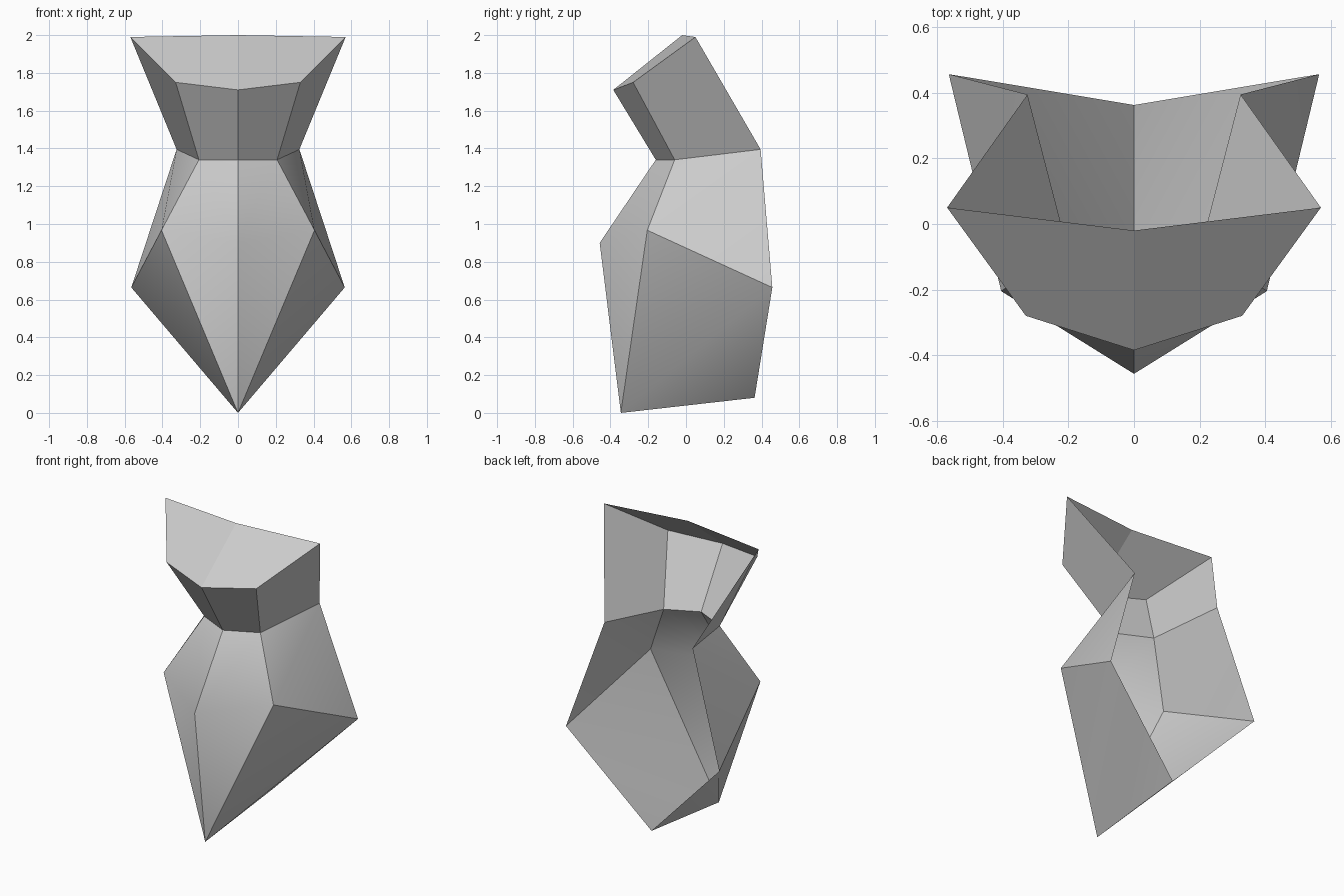
import bpy
import bmesh

if "Cube" in bpy.data.objects:
    bpy.data.objects.remove(bpy.data.objects["Cube"])

grey = bpy.data.materials.new("plain grey")
grey.diffuse_color = (0.6, 0.6, 0.6, 1.0)
grey.use_nodes = True
grey.node_tree.nodes["Principled BSDF"].inputs["Base Color"].default_value = grey.diffuse_color

# Corner points of the right half of the shell
P = {
    "top_mid": (0, -0.02, 2.0),
    "top_out": (0.57, 0.05, 1.99),
    "brow_out": (0.33, -0.28, 1.75),
    "brow_mid": (0, -0.385, 1.71),
    "waist_mid": (0, -0.16, 1.34),
    "waist_front": (0.207, -0.06, 1.34),
    "waist_back": (0.325, 0.395, 1.395),
    "belly_mid": (0, -0.457, 0.90),
    "belly_out": (0.405, -0.205, 0.967),
    "hip": (0.565, 0.457, 0.664),
    "keel_front": (0, -0.345, 0.0),
    "keel_back": (0, 0.363, 0.08),
}


def shell(name, panels):
    """Open half shell, mirrored in x; edges stay soft only inside a panel."""
    bm = bmesh.new()
    verts = {}
    for index, panel in enumerate(panels):
        for face in panel:
            for key in face:
                if key not in verts:
                    verts[key] = bm.verts.new(P[key])
            f = bm.faces.new([verts[key] for key in face])
            f.smooth = True
            f.tag = False
            f.material_index = index      # panel number, reset below
    for e in bm.edges:
        owners = {f.material_index for f in e.link_faces}
        e.smooth = len(e.link_faces) == 2 and len(owners) == 1
    for f in bm.faces:
        f.material_index = 0
    mesh = bpy.data.meshes.new(name)
    bm.to_mesh(mesh)
    bm.free()
    mesh.materials.append(grey)
    obj = bpy.data.objects.new(name, mesh)
    bpy.context.collection.objects.link(obj)
    mirror = obj.modifiers.new("Mirror", "MIRROR")
    mirror.use_axis[0] = True
    mirror.merge_threshold = 0.001
    return obj


# Flared upper part: sloping top, front band, side wing
shell("head_shell", [
    [("brow_mid", "brow_out", "top_out", "top_mid")],
    [("waist_mid", "waist_front", "brow_out", "brow_mid")],
    [("waist_front", "waist_back", "top_out", "brow_out")],
])

# Lower part: ridged front, upper flank, lower flank down to the keel
shell("body_shell", [
    [("belly_mid", "waist_front", "waist_mid"),
     ("belly_mid", "belly_out", "waist_front"),
     ("keel_front", "belly_out", "belly_mid")],
    [("belly_out", "hip", "waist_back"),
     ("belly_out", "waist_back", "waist_front")],
    [("keel_front", "hip", "belly_out"),
     ("keel_front", "keel_back", "hip")],
])
